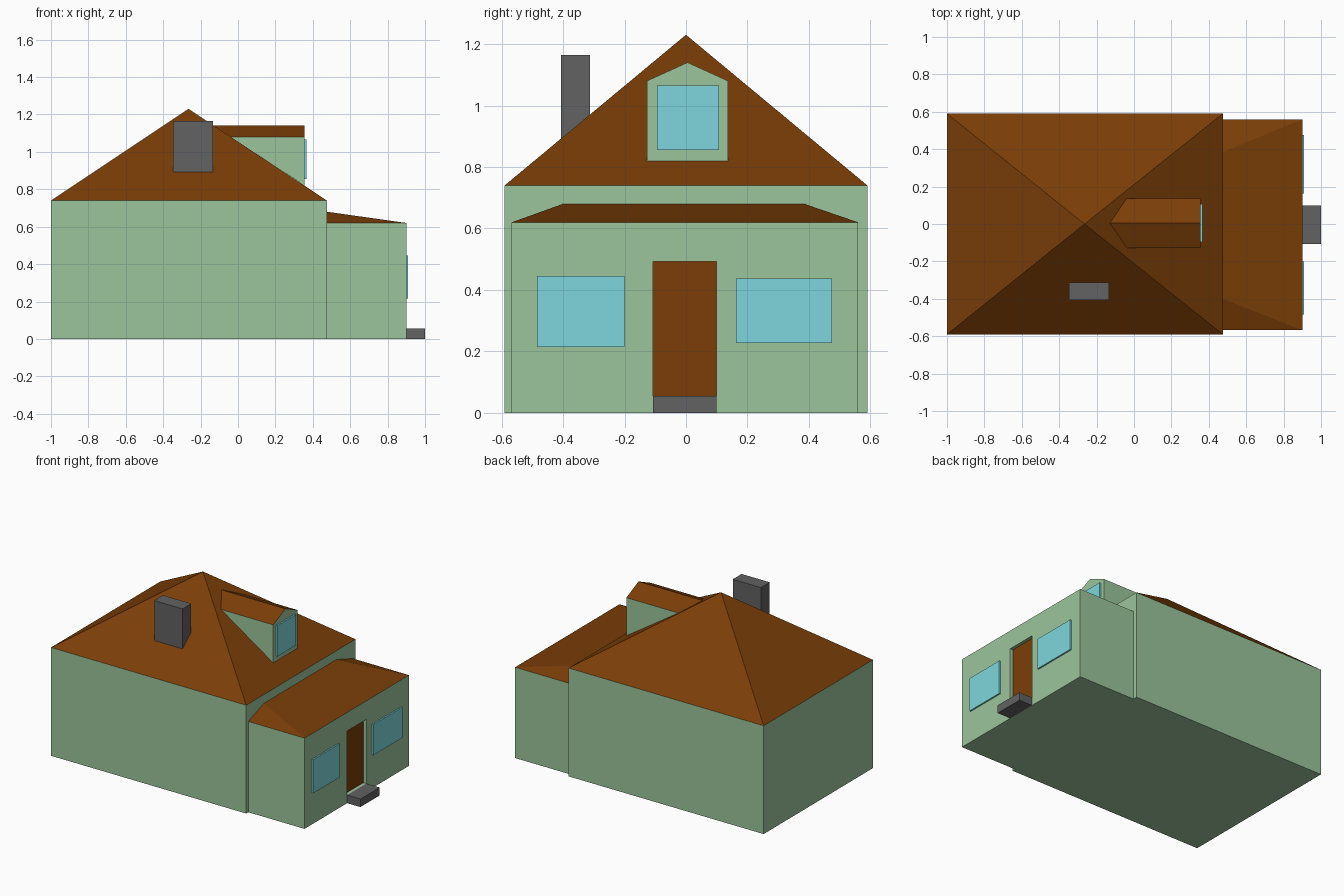
import bpy, bmesh
from mathutils import Vector

if "Cube" in bpy.data.objects:
    bpy.data.objects.remove(bpy.data.objects["Cube"])


def material(name, rgb):
    m = bpy.data.materials.new(name)
    m.diffuse_color = tuple((c / 255) ** 2.2 for c in rgb) + (1,)
    m.use_nodes = True
    m.node_tree.nodes["Principled BSDF"].inputs["Base Color"].default_value = m.diffuse_color
    return m


GREEN = material("wall_green", (155, 196, 155))
BROWN = material("roof_brown", (122, 64, 16))
BLUE = material("window_blue", (125, 213, 220))
GREY = material("stone_grey", (98, 98, 98))


def mesh(name, verts, faces, mats, indices=None):
    me = bpy.data.meshes.new(name)
    me.from_pydata(verts, [], faces)
    for m in mats:
        me.materials.append(m)
    for p, i in zip(me.polygons, indices or []):
        p.material_index = i
    bm = bmesh.new()
    bm.from_mesh(me)
    bmesh.ops.recalc_face_normals(bm, faces=bm.faces)
    bm.to_mesh(me)
    bm.free()
    ob = bpy.data.objects.new(name, me)
    bpy.context.collection.objects.link(ob)
    return ob


def prism(name, profile, offset, mat):
    """Sweep a closed 3D profile along an offset vector."""
    n = len(profile)
    verts = [Vector(p) for p in profile]
    verts += [v + Vector(offset) for v in verts]
    faces = [list(range(n)), list(range(2 * n - 1, n - 1, -1))]
    faces += [[i, (i + 1) % n, n + (i + 1) % n, n + i] for i in range(n)]
    return mesh(name, verts, faces, [mat])


def box(name, x, y, z, mat):
    return prism(name, [(x[0], y[0], z[0]), (x[0], y[1], z[0]),
                        (x[0], y[1], z[1]), (x[0], y[0], z[1])],
                 (x[1] - x[0], 0, 0), mat)


# Main house and its pyramid roof
X0, X1, W, EAVE, APEX, AX = -1.0, 0.475, 0.59, 0.74, 1.23, -0.265
box("main_walls", (X0, X1), (-W, W), (0, EAVE), GREEN)
mesh("main_roof", [(X0, -W, EAVE), (X1, -W, EAVE), (X1, W, EAVE), (X0, W, EAVE), (AX, 0, APEX)],
     [(0, 1, 4), (1, 2, 4), (2, 3, 4), (3, 0, 4), (3, 2, 1, 0)], [BROWN])

# Porch extension with a doorway recess cut into its end wall
PX = 0.9
porch = box("porch_walls", (X1, PX), (-0.567, 0.56), (0, 0.62), GREEN)
cutter = box("doorway_cutter", (PX - 0.025, PX + 0.1), (-0.107, 0.1), (0.055, 0.493), GREEN)
cutter.hide_render = True
mod = porch.modifiers.new("doorway", 'BOOLEAN')
mod.object, mod.operation, mod.solver = cutter, 'DIFFERENCE', 'EXACT'
bpy.context.view_layer.objects.active = porch
bpy.ops.object.modifier_apply(modifier=mod.name)
bpy.data.objects.remove(cutter)

# Porch lean-to roof with hipped ends
mesh("porch_roof", [(X1, -0.567, 0.62), (PX, -0.567, 0.62), (PX, 0.56, 0.62), (X1, 0.56, 0.62),
                    (X1, -0.4, 0.68), (X1, 0.385, 0.68)],
     [(0, 1, 4), (1, 2, 5, 4), (2, 3, 5), (3, 0, 4, 5), (3, 2, 1, 0)], [BROWN])

# Door, doorstep and windows
box("door", (PX - 0.025, PX - 0.022), (-0.107, 0.1), (0.055, 0.493), BROWN)
box("doorstep", (PX, 1.0), (-0.107, 0.1), (0, 0.055), GREY)
for name, x, y, z in (("window_left", PX, (-0.485, -0.2), (0.215, 0.445)),
                      ("window_right", PX, (0.163, 0.475), (0.227, 0.437)),
                      ("dormer_window", 0.355, (-0.095, 0.107), (0.855, 1.065))):
    box(name, (x, x + 0.01), y, z, BLUE)


# Dormer, trimmed where it meets the main roof slope
def slope_x(z):
    return AX + (APEX - z) / (APEX - EAVE) * (X1 - AX)


DX, YA, YB, YM, ZE, ZR = 0.355, -0.127, 0.137, 0.005, 1.08, 1.14
ZB = 0.82
mesh("dormer", [(DX, YA, ZB), (DX, YB, ZB), (DX, YB, ZE), (DX, YM, ZR), (DX, YA, ZE),
                (slope_x(ZE), YA, ZE), (slope_x(ZE), YB, ZE), (slope_x(ZR), YM, ZR)],
     [(0, 1, 2, 3, 4), (0, 4, 5), (1, 6, 2), (4, 3, 7, 5), (3, 2, 6, 7), (0, 5, 7, 6, 1)],
     [GREEN, BROWN], [0, 0, 0, 1, 1, 1])

# Chimney, its foot cut to the front roof slope
CA, CB, ZT = -0.407, -0.312, 1.165
foot = [APEX + (APEX - EAVE) * y / W for y in (CA, CB)]
prism("chimney", [(-0.348, CA, foot[0]), (-0.348, CB, foot[1]), (-0.348, CB, ZT), (-0.348, CA, ZT)],
      (0.213, 0, 0), GREY)
